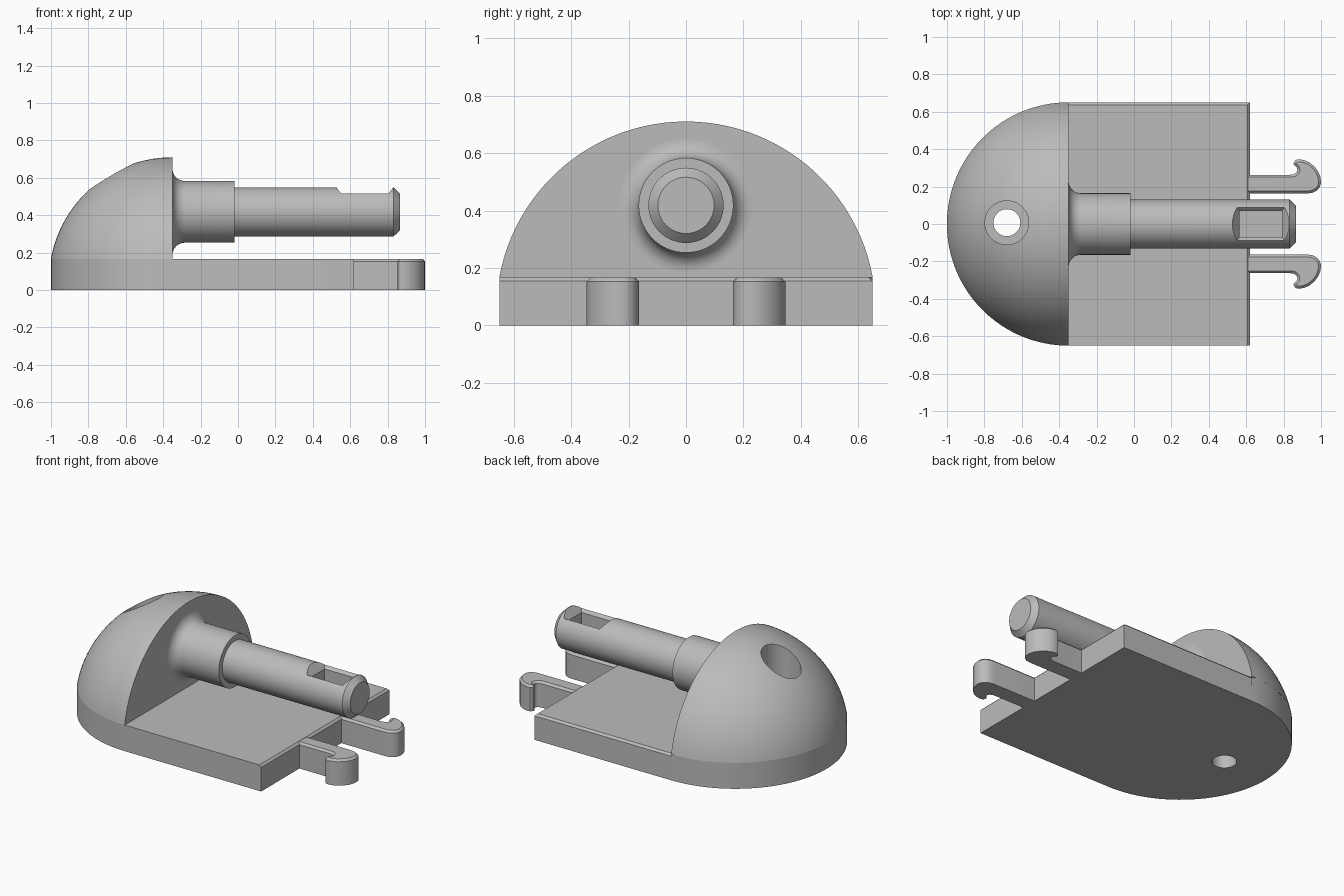
import bpy, bmesh, math
from math import sin, cos, pi

if "Cube" in bpy.data.objects:
    bpy.data.objects.remove(bpy.data.objects["Cube"])

grey = bpy.data.materials.new("grey plastic")
grey.diffuse_color = (0.5, 0.5, 0.5, 1)
grey.use_nodes = True
grey.node_tree.nodes["Principled BSDF"].inputs["Base Color"].default_value = grey.diffuse_color

PLATE_Z = 0.167
CENTRE_X, RADIUS = -0.35, 0.65


def finish(bm, name, smooth=True):
    bmesh.ops.recalc_face_normals(bm, faces=bm.faces)
    me = bpy.data.meshes.new(name)
    bm.to_mesh(me)
    bm.free()
    me.materials.append(grey)
    ob = bpy.data.objects.new(name, me)
    bpy.context.collection.objects.link(ob)
    if smooth:
        shade(ob)
    return ob


def select(ob):
    bpy.ops.object.select_all(action='DESELECT')
    ob.select_set(True)
    bpy.context.view_layer.objects.active = ob


def shade(ob):
    select(ob)
    bpy.ops.object.shade_smooth_by_angle(angle=math.radians(30))


def prism(bm, outline, height):
    """Extrude an xy outline upward from z = 0."""
    face = bm.faces.new([bm.verts.new((x, y, 0)) for x, y in outline])
    new = bmesh.ops.extrude_face_region(bm, geom=[face])["geom"]
    top = [v for v in new if isinstance(v, bmesh.types.BMVert)]
    bmesh.ops.translate(bm, verts=top, vec=(0, 0, height))


def loft(bm, rings):
    """Skin closed rings and cap both ends."""
    rings = [[bm.verts.new(p) for p in ring] for ring in rings]
    n = len(rings[0])
    for a, b in zip(rings, rings[1:]):
        for i in range(n):
            bm.faces.new((a[i], a[(i + 1) % n], b[(i + 1) % n], b[i]))
    bm.faces.new(rings[0])
    bm.faces.new(rings[-1])


def circle_z(x, y, z, r, n=48):
    return [(x + r * cos(2 * pi * i / n), y + r * sin(2 * pi * i / n), z) for i in range(n)]


def cut(ob, cutter):
    select(ob)
    mod = ob.modifiers.new("cut", 'BOOLEAN')
    mod.operation, mod.solver, mod.object = 'DIFFERENCE', 'EXACT', cutter
    bpy.ops.object.modifier_apply(modifier=mod.name)
    bpy.data.objects.remove(cutter)
    shade(ob)


# Base plate: square at one end, half round at the other
bm = bmesh.new()
outline = [(0.62, -RADIUS), (0.62, RADIUS)]
outline += [(CENTRE_X + RADIUS * cos(a), RADIUS * sin(a))
            for a in (pi / 2 + pi * i / 64 for i in range(65))]
prism(bm, outline, PLATE_Z)
# small chamfer along the end's top edge and the straight back edge
edges = [e for e in bm.edges if all(v.co.z > 0.1 for v in e.verts)
         and (all(v.co.x > 0.6 for v in e.verts)
              or (e.calc_length() > 0.5 and all(v.co.y > 0.6 for v in e.verts)))]
bmesh.ops.bevel(bm, geom=edges, offset=0.013, segments=1, affect='EDGES')
plate = finish(bm, "base_plate")

# Half dome: spherical cap cut by a vertical plane
bm = bmesh.new()
R, cz = 0.661, 0.049
a0 = math.asin((PLATE_Z - cz) / R)
rings = []
for j in range(24):
    a = a0 + (pi / 2 - a0) * j / 24
    rings.append([bm.verts.new((CENTRE_X - R * cos(a) * sin(pi * i / 64),
                                R * cos(a) * cos(pi * i / 64), cz + R * sin(a)))
                  for i in range(65)])
apex = bm.verts.new((CENTRE_X, 0, cz + R))
for a, b in zip(rings, rings[1:]):
    for i in range(64):
        bm.faces.new((a[i], a[i + 1], b[i + 1], b[i]))
for i in range(64):
    bm.faces.new((rings[-1][i], rings[-1][i + 1], apex))
bm.faces.new(rings[0])
bm.faces.new([r[0] for r in rings] + [apex] + [r[-1] for r in reversed(rings)])
dome = finish(bm, "half_dome")

# Screw hole: wide bore in the dome, narrow one through the plate
for ob, r, z0, z1 in ((dome, 0.117, 0.1, 1.0), (plate, 0.072, -0.1, 0.3)):
    bm = bmesh.new()
    loft(bm, [circle_z(-0.68, 0.007, z, r) for z in (z0, z1)])
    cut(ob, finish(bm, "hole_cutter", False))

# Shaft: flared root, collar, thinner rod and chamfered tip
SHAFT_Z = 0.418
profile = [(-0.36, 0.23)]
profile += [(-0.285 - 0.065 * cos(a), 0.23 - 0.065 * sin(a))
            for a in (pi / 2 * i / 8 for i in range(9))]
profile += [(-0.02, 0.165), (-0.02, 0.131), (0.832, 0.131), (0.866, 0.098)]
bm = bmesh.new()
loft(bm, [[(x, r * cos(2 * pi * i / 64), SHAFT_Z + r * sin(2 * pi * i / 64))
           for i in range(64)] for x, r in profile])
shaft = finish(bm, "shaft")

# Pocket near the tip with flared rim
bm = bmesh.new()
loft(bm, [[(0.678 + sx * hx, sy * hy, z) for sx, sy in ((-1, -1), (1, -1), (1, 1), (-1, 1))]
          for hx, hy, z in ((0.113, 0.07, 0.40), (0.113, 0.07, 0.497), (0.165, 0.14, 0.567))])
cut(shaft, finish(bm, "pocket_cutter", False))

# Pair of hooked latch arms with chamfered tops
hook = [(0.61, 0.163), (0.925, 0.163), (0.955, 0.167), (0.978, 0.179), (0.993, 0.197),
        (1.0, 0.22), (0.997, 0.25), (0.985, 0.28), (0.965, 0.307), (0.938, 0.329),
        (0.91, 0.341), (0.885, 0.346), (0.866, 0.343), (0.855, 0.333), (0.853, 0.32),
        (0.861, 0.31), (0.871, 0.301), (0.874, 0.289), (0.868, 0.275), (0.855, 0.266),
        (0.835, 0.263), (0.61, 0.263)]
for side, name in ((1, "back_latch"), (-1, "front_latch")):
    bm = bmesh.new()
    prism(bm, [(x, side * y) for x, y in hook], PLATE_Z - 0.001)
    rim = [e for e in bm.edges if all(v.co.z > 0.1 for v in e.verts)
           and max(v.co.x for v in e.verts) > 0.62]
    bmesh.ops.bevel(bm, geom=rim, offset=0.013, segments=1, affect='EDGES')
    finish(bm, name)
